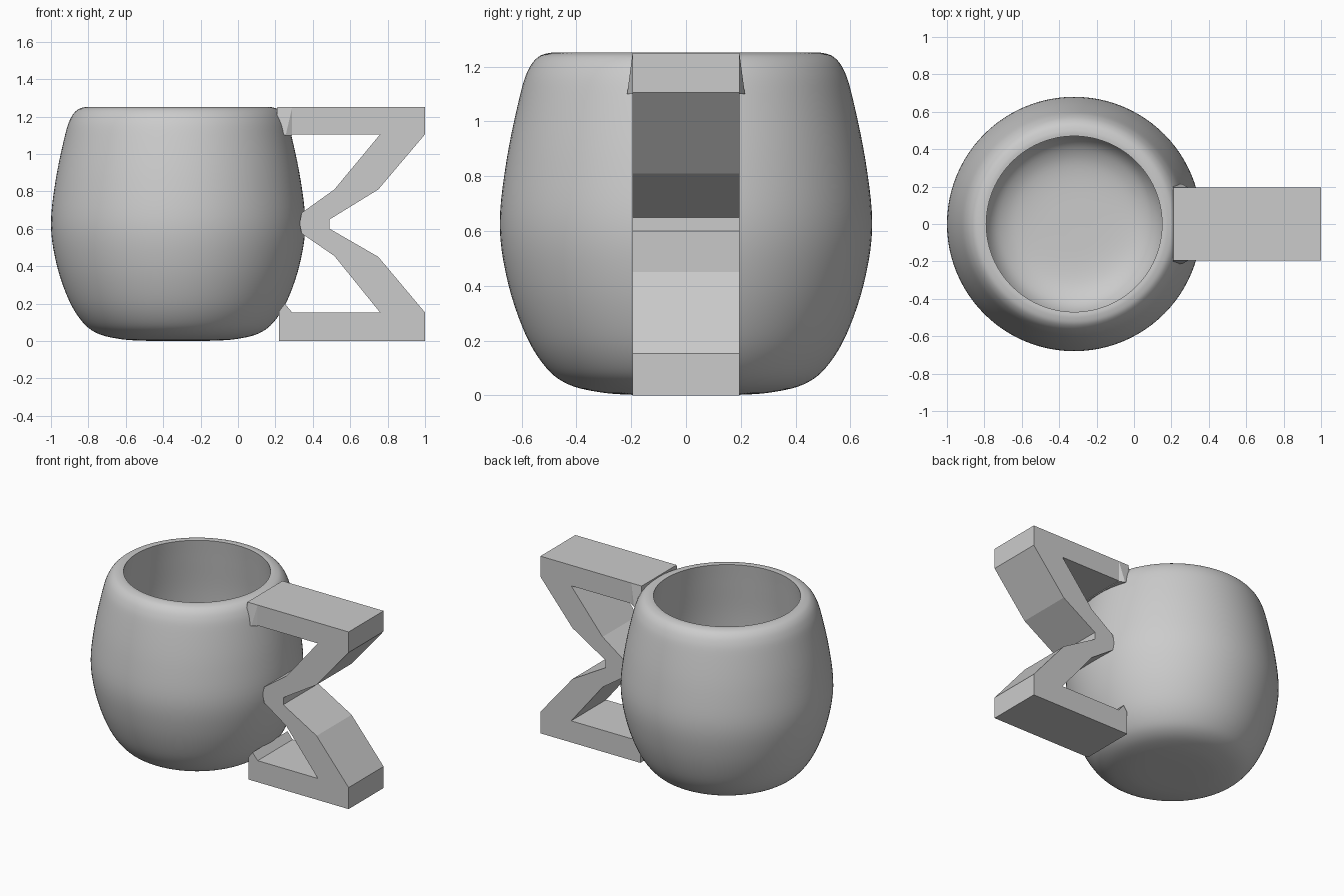
import bpy
import bmesh
import math
from mathutils import Vector

cube = bpy.data.objects.get("Cube")
if cube:
    bpy.data.objects.remove(cube, do_unlink=True)

GREY = (0.6, 0.6, 0.6, 1.0)
CUP_X = -0.32          # axis of the cup
HALF_WIDTH = 0.195     # half the handle's width

mat = bpy.data.materials.new("plain grey")
mat.use_nodes = True
mat.diffuse_color = GREY
mat.node_tree.nodes["Principled BSDF"].inputs["Base Color"].default_value = GREY


def finish(bm, name):
    """Turn a bmesh into a named, coloured object."""
    bmesh.ops.recalc_face_normals(bm, faces=bm.faces[:])
    mesh = bpy.data.meshes.new(name)
    bm.to_mesh(mesh)
    bm.free()
    mesh.materials.append(mat)
    obj = bpy.data.objects.new(name, mesh)
    bpy.context.collection.objects.link(obj)
    return obj


def smooth_path(points, steps=5):
    """Catmull-Rom curve through (radius, height) points."""
    pts = [Vector((r, 0, z)) for r, z in points]
    pts = [pts[0]] + pts + [pts[-1]]
    out = []
    for a, b, c, d in zip(pts, pts[1:], pts[2:], pts[3:]):
        for i in range(steps):
            t = i / steps
            out.append(0.5 * (2 * b + (c - a) * t
                              + (2 * a - 5 * b + 4 * c - d) * t ** 2
                              + (3 * b - a - 3 * c + d) * t ** 3))
    return out + [pts[-1]]


def lathe(path, name, segments=96):
    bm = bmesh.new()
    verts = [bm.verts.new(p) for p in path]
    edges = [bm.edges.new(pair) for pair in zip(verts, verts[1:])]
    bmesh.ops.spin(bm, geom=verts + edges, cent=(0, 0, 0), axis=(0, 0, 1),
                   angle=math.tau, steps=segments, use_duplicate=False)
    bmesh.ops.remove_doubles(bm, verts=bm.verts[:], dist=0.0005)
    return finish(bm, name)


# Barrel-shaped cup: outer wall, flat rim, then hollow inside
outer = [(0, 0), (0.2, 0.002), (0.32, 0.012), (0.43, 0.04), (0.51, 0.1),
         (0.585, 0.22), (0.65, 0.41), (0.68, 0.62), (0.655, 0.86),
         (0.605, 1.1), (0.575, 1.19), (0.54, 1.235), (0.5, 1.25), (0.47, 1.25)]
inner = [(0.47, 1.25), (0.49, 1.1), (0.52, 0.85), (0.53, 0.62),
         (0.51, 0.4), (0.46, 0.24), (0.38, 0.16), (0.25, 0.125), (0, 0.12)]
cup = lathe(smooth_path(outer) + smooth_path(inner)[1:], "cup")
cup.location.x = CUP_X
bpy.ops.object.select_all(action='DESELECT')
cup.select_set(True)
bpy.context.view_layer.objects.active = cup
bpy.ops.object.shade_smooth_by_angle(angle=math.radians(40))

# Angular handle: one side profile pushed through its width
profile = [(0.21, 1.25), (1, 1.25), (1, 1.105), (0.75, 0.81), (0.49, 0.65),
           (0.49, 0.6), (0.75, 0.45), (1, 0.152), (1, 0), (0.22, 0),
           (0.22, 0.16), (0.25, 0.2), (0.29, 0.152), (0.76, 0.152),
           (0.515, 0.455), (0.34, 0.575), (0.33, 0.63), (0.34, 0.685),
           (0.515, 0.81), (0.76, 1.105), (0.25, 1.105)]
bm = bmesh.new()
side = bm.faces.new([bm.verts.new((x, -HALF_WIDTH, z)) for x, z in profile])
pushed = bmesh.ops.extrude_face_region(bm, geom=[side])["geom"]
bmesh.ops.translate(bm, vec=(0, 2 * HALF_WIDTH, 0),
                    verts=[g for g in pushed if isinstance(g, bmesh.types.BMVert)])
finish(bm, "handle")

# Small flare where the top arm meets the cup
flare = [(0.21, 0.195, 1.25), (0.29, 0.195, 1.25), (0.2, 0.21, 1.105),
         (0.255, 0.215, 1.1), (0.29, 0.195, 1.1)]
bm = bmesh.new()
for x, y, z in flare:
    for s in (-1, 1):
        bm.verts.new((x, s * y, z))
hull = bmesh.ops.convex_hull(bm, input=bm.verts[:])
finish(bm, "handle_flare")
